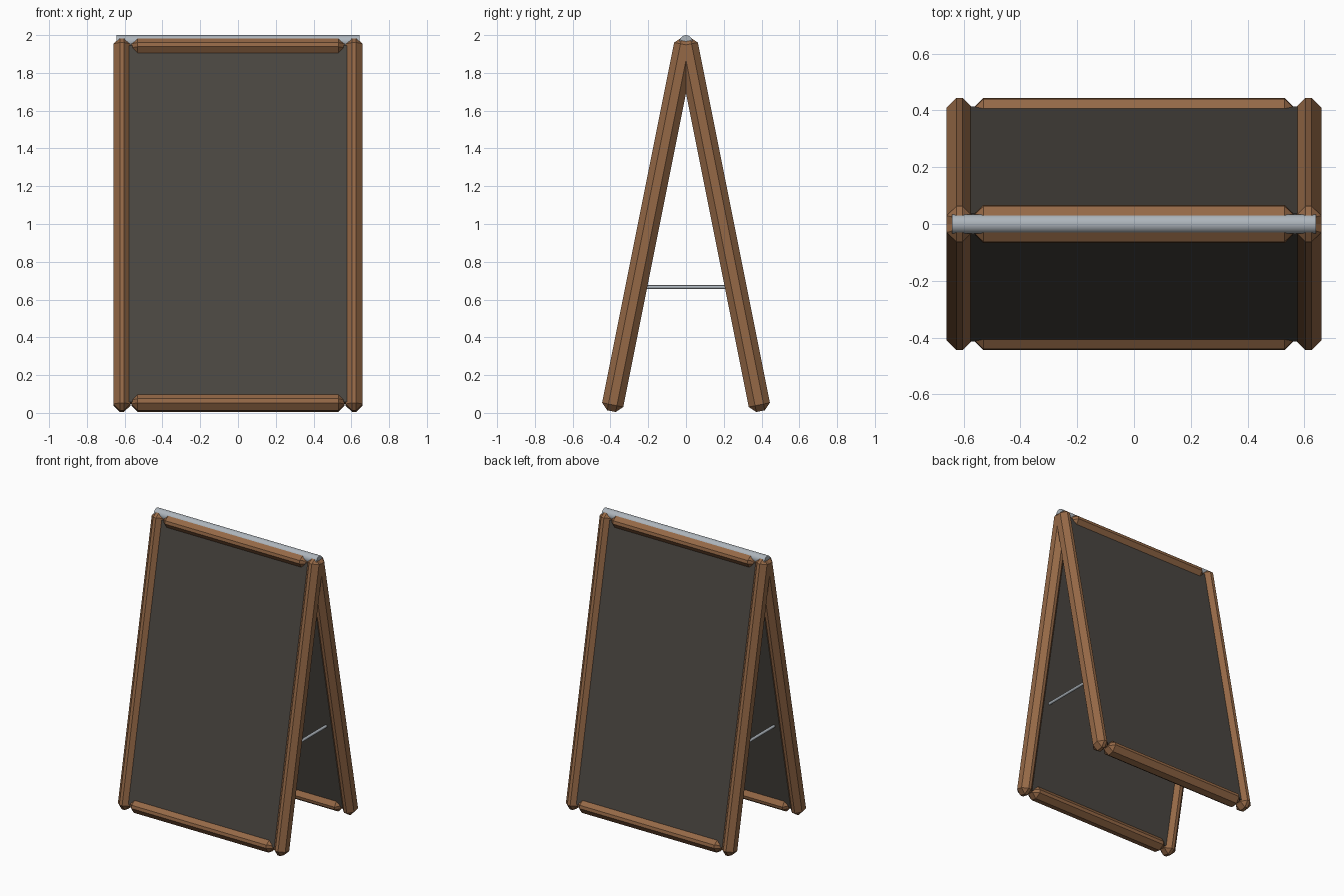
import bpy, bmesh, math
from mathutils import Matrix, Vector

if "Cube" in bpy.data.objects:
    bpy.data.objects.remove(bpy.data.objects["Cube"])

TILT = math.atan(0.2)      # lean of each panel
TOP = 1.983                # height where the two panels meet
L = 2.013                  # panel length along its slope
W, D, BEV = 0.09, 0.114, 0.034


def material(name, rgb):
    m = bpy.data.materials.new(name)
    m.diffuse_color = (*rgb, 1)
    m.use_nodes = True
    m.node_tree.nodes["Principled BSDF"].inputs["Base Color"].default_value = m.diffuse_color
    return m


wood = material("wood", (0.30, 0.14, 0.062))
slate = material("slate", (0.070, 0.062, 0.053))
metal = material("metal", (0.42, 0.46, 0.50))


def box(name, centre, size, mat, matrix, bevel=0):
    bm = bmesh.new()
    bmesh.ops.create_cube(bm, size=1)
    bmesh.ops.scale(bm, vec=Vector(size), verts=bm.verts)
    if bevel:
        bmesh.ops.bevel(bm, geom=bm.edges[:], offset=bevel, segments=1,
                        affect='EDGES', profile=0.5)
    bmesh.ops.translate(bm, vec=Vector(centre), verts=bm.verts)
    me = bpy.data.meshes.new(name)
    bm.to_mesh(me)
    bm.free()
    me.materials.append(mat)
    ob = bpy.data.objects.new(name, me)
    ob.matrix_world = matrix
    bpy.context.collection.objects.link(ob)


def rod(name, radius, length, loc, rot, sides):
    bpy.ops.mesh.primitive_cylinder_add(vertices=sides, radius=radius,
                                        depth=length, location=loc, rotation=rot)
    ob = bpy.context.object
    ob.name = name
    ob.data.materials.append(metal)
    bpy.ops.object.shade_smooth_by_angle(angle=math.radians(40))


# Two leaning panels: posts, rails and writing board
for side, s in (("front", -1), ("back", 1)):
    M = Matrix.Translation((0, 0, TOP)) @ Matrix.Rotation(s * TILT, 4, 'X')
    for lr, x in (("left", -1), ("right", 1)):
        box(f"{side}_{lr}_post", (x * 0.615, 0, -L / 2), (W, D, L), wood, M, BEV)
    for tb, z in (("top", -W / 2), ("bottom", -L + W / 2)):
        box(f"{side}_{tb}_rail", (0, 0, z), (1.13, D, W), wood, M, BEV)
    box(f"{side}_board", (0, 0, -L / 2), (1.22, 0.058, L - 0.09), slate, M)

# Hinge tube along the top
rod("hinge_tube", 0.034, 1.284, (0, 0, 1.966), (0, math.pi / 2, 0), 24)

# Spreader rods between the boards
for lr, x in (("left", -0.53), ("right", 0.53)):
    rod(f"{lr}_spreader", 0.01, 0.49, (x, 0, 0.666), (math.pi / 2, 0, 0), 12)
